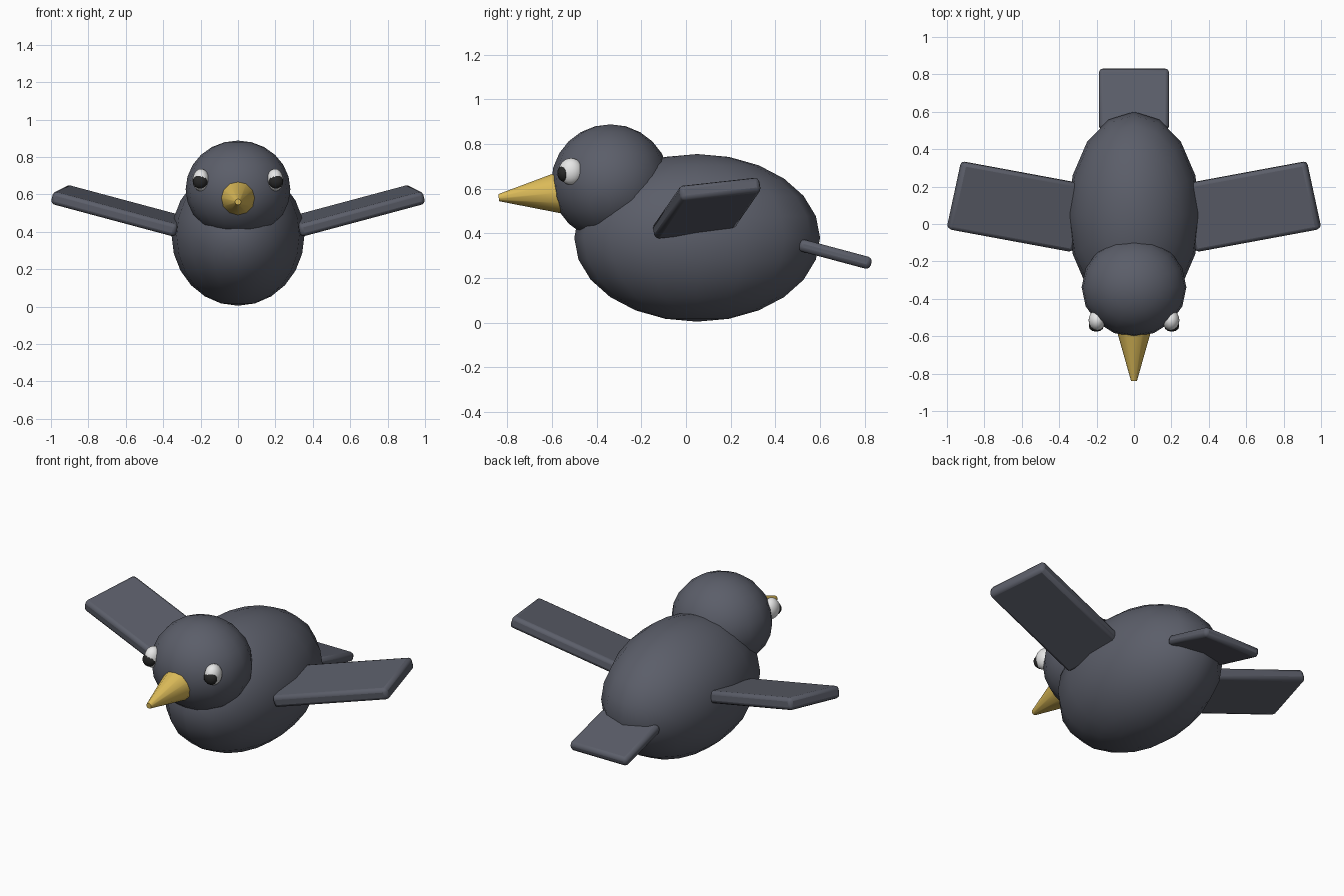
import bpy, math
from mathutils import Matrix, Vector

if "Cube" in bpy.data.objects:
    bpy.data.objects.remove(bpy.data.objects["Cube"])


def material(name, rgb):
    m = bpy.data.materials.new(name)
    m.diffuse_color = (*rgb, 1)
    m.use_nodes = True
    m.node_tree.nodes["Principled BSDF"].inputs["Base Color"].default_value = m.diffuse_color
    return m


SLATE = material("slate feathers", (0.105, 0.112, 0.142))
YELLOW = material("yellow beak", (0.72, 0.50, 0.10))
WHITE = material("eye white", (0.85, 0.85, 0.85))
BLACK = material("pupil black", (0.02, 0.02, 0.02))


def finish(name, mat, angle=60):
    ob = bpy.context.object
    ob.name = name
    ob.data.materials.append(mat)
    bpy.ops.object.shade_smooth_by_angle(angle=math.radians(angle))
    return ob


def ball(name, loc, radii, mat, segs=16, rings=12):
    bpy.ops.mesh.primitive_uv_sphere_add(segments=segs, ring_count=rings, radius=1, location=loc)
    bpy.context.object.scale = radii
    bpy.ops.object.transform_apply(location=False, rotation=False, scale=True)
    return finish(name, mat)


def slab(name, loc, size, u, v, mat):
    """Rounded box whose length runs along u and depth along v."""
    u = Vector(u).normalized()
    w = u.cross(Vector(v)).normalized()
    v = w.cross(u)
    bpy.ops.mesh.primitive_cube_add(size=1)
    ob = bpy.context.object
    ob.data.transform(Matrix.Diagonal((*size, 1)))
    ob.matrix_world = Matrix.Translation(loc) @ Matrix((u, v, w)).transposed().to_4x4()
    bevel = ob.modifiers.new("rounding", 'BEVEL')
    bevel.width = 0.02
    bevel.segments = 2
    return finish(name, mat, 40)


# body and head
ball("body", (0, 0.05, 0.38), (0.355, 0.55, 0.375), SLATE)
ball("head", (0, -0.338, 0.628), (0.28, 0.265, 0.26), SLATE)

# beak: blunt cone tilted slightly down
base, tip = Vector((0, -0.56, 0.583)), Vector((0, -0.838, 0.56))
axis = tip - base
bpy.ops.mesh.primitive_cone_add(vertices=12, radius1=0.095, radius2=0.016, depth=axis.length,
                                location=(base + tip) / 2,
                                rotation=axis.to_track_quat('Z', 'Y').to_euler())
finish("beak", YELLOW, 40)

# tail
slab("tail", (0, 0.667, 0.307), (0.375, 0.335, 0.055), (1, 0, 0), (0, 0.966, -0.259), SLATE)

# wings and eyes, mirrored left and right
for side, s in (("left", 1), ("right", -1)):
    slab(side + "_wing", (s * 0.627, 0.093, 0.513), (0.70, 0.37, 0.07),
         (0.951, s * 0.176, s * 0.255), (s * -0.203, 0.973, 0.108), SLATE)
    ball(side + "_eye", (s * 0.198, -0.515, 0.677), (0.045, 0.055, 0.06), WHITE)
    ball(side + "_pupil", (s * 0.202, -0.546, 0.669), (0.04, 0.03, 0.038), BLACK, 12, 8)
